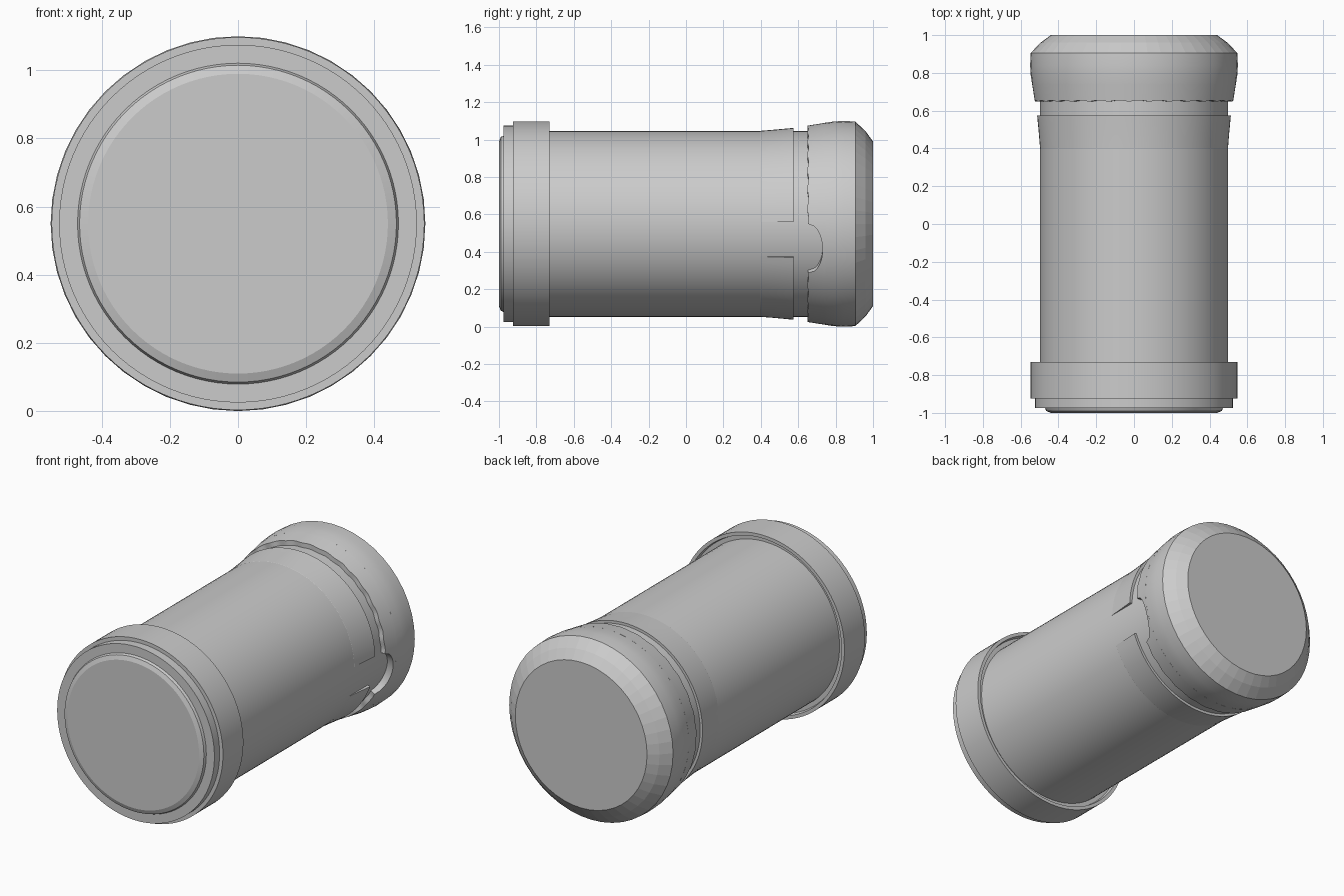
import bpy, bmesh, math

if "Cube" in bpy.data.objects:
    bpy.data.objects.remove(bpy.data.objects["Cube"])

CZ = 0.55                                   # height of the long axis

grey = bpy.data.materials.new("light grey")
grey.diffuse_color = (0.6, 0.6, 0.6, 1)
grey.use_nodes = True
grey.node_tree.nodes["Principled BSDF"].inputs["Base Color"].default_value = grey.diffuse_color


def turn(name, profile, n=96, ring=False, arc=None, smooth=True):
    """Turn (radius, y) points about the long axis.
    profile: list, or function of angle in degrees. ring: closed section.
    arc: (start, end) in degrees for a partial turn."""
    bm = bmesh.new()
    a0, a1 = arc or (0, 360)
    cols = []
    for i in range(n + (1 if arc else 0)):
        deg = a0 + (a1 - a0) * i / n
        a = math.radians(deg)
        pts = profile(deg) if callable(profile) else profile
        cols.append([bm.verts.new((r * math.cos(a), y, CZ + r * math.sin(a)))
                     for r, y in pts])
    k = len(cols[0])
    for i in range(n):
        p, q = cols[i], cols[(i + 1) % len(cols)]
        for j in range(k if ring else k - 1):
            m = (j + 1) % k
            bm.faces.new((p[j], p[m], q[m], q[j]))
    if arc:                                 # close the two cut sections
        bm.faces.new(cols[0])
        bm.faces.new(cols[-1])
    elif not ring:                          # flat end discs
        bm.faces.new([c[0] for c in cols])
        bm.faces.new([c[-1] for c in cols])
    bmesh.ops.recalc_face_normals(bm, faces=bm.faces)
    me = bpy.data.meshes.new(name)
    bm.to_mesh(me)
    bm.free()
    me.materials.append(grey)
    ob = bpy.data.objects.new(name, me)
    bpy.context.collection.objects.link(ob)
    if smooth:
        bpy.ops.object.select_all(action='DESELECT')
        ob.select_set(True)
        bpy.context.view_layer.objects.active = ob
        bpy.ops.object.shade_smooth_by_angle(angle=math.radians(20))
    return ob


# Main barrel
turn("barrel", [(0.497, -0.80), (0.497, 0.76)])

# Front end: bevelled plug, stepped collar with a shallow groove behind
turn("front_plug", [(0.44, -1.0), (0.465, -0.99), (0.475, -0.965),
                    (0.475, -0.90)])
turn("front_collar", [(0.46, -0.975), (0.525, -0.975), (0.525, -0.925),
                      (0.547, -0.925), (0.547, -0.73), (0.527, -0.73),
                      (0.522, -0.755), (0.49, -0.755)], ring=True)

# Flared sleeve, interrupted by a notch on the right side
turn("flared_sleeve", [(0.485, 0.38), (0.4975, 0.40), (0.504, 0.48),
                       (0.513, 0.575), (0.485, 0.575)],
     n=90, ring=True, arc=(1.2, 339.4))


# Rear lip with a thumb scallop and a slightly wavy edge
def lip(deg):
    t = ((deg + 180) % 360 - 180 + 15) / 15
    y = 0.652 + 0.003 * math.sin(math.radians(deg * 30))
    if abs(t) < 1:
        y = 0.652 + 0.078 * math.sqrt(1 - t * t)
    r = 0.525 + (y - 0.65) * 0.15
    return [(0.485, y), (r, y), (0.54, 0.745), (0.485, 0.745)]


turn("rear_lip", lip, n=240, ring=True)

# Rear cap: rounded band, wide bevel and flat end
turn("rear_band", [(0.48, 0.742), (0.54, 0.742), (0.547, 0.79), (0.55, 0.84),
                   (0.547, 0.905), (0.48, 0.905)], n=48, ring=True)
turn("rear_end", [(0.547, 0.905), (0.495, 0.96), (0.44, 1.0)], n=48,
     smooth=False)
